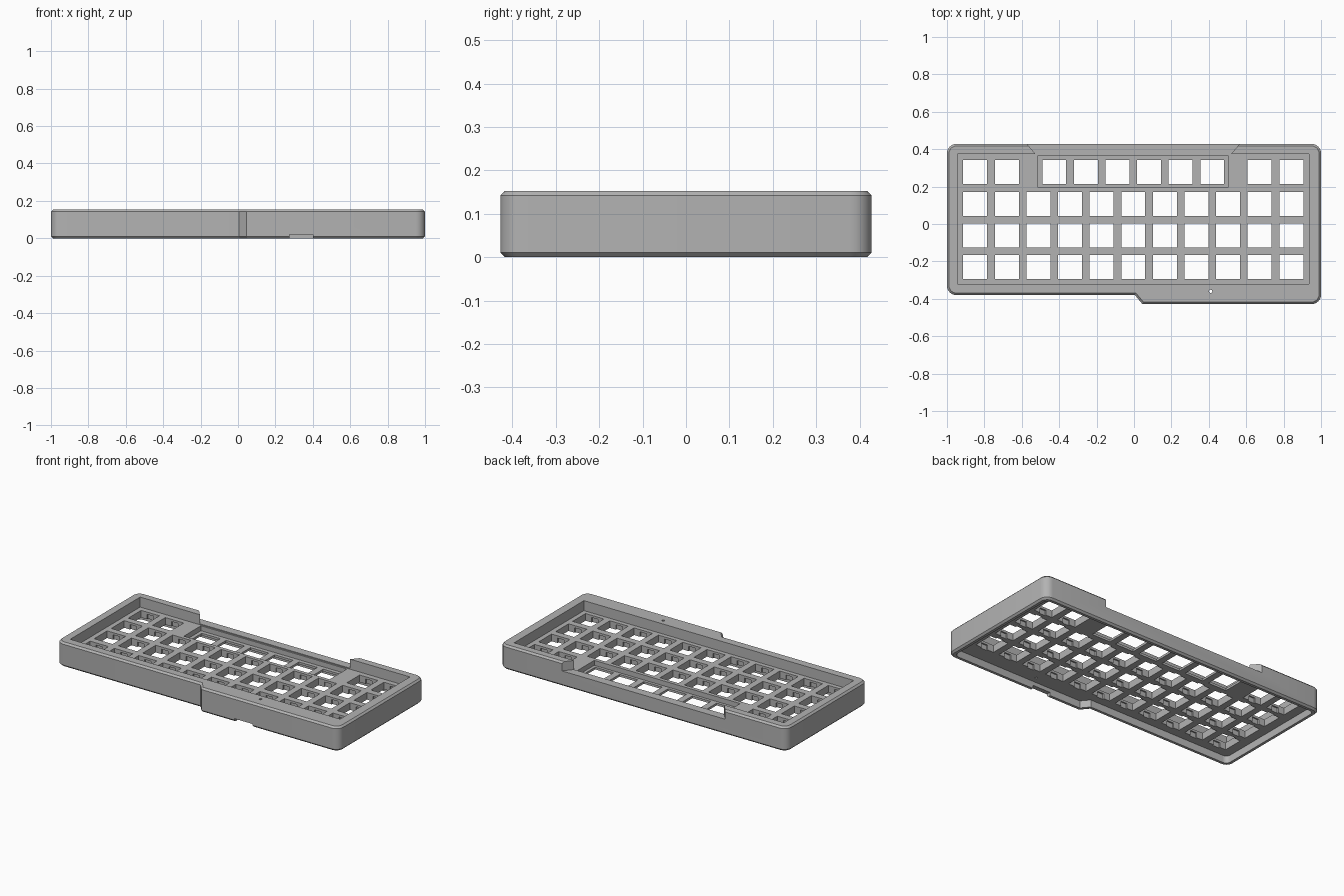
import bpy, bmesh, math

old = bpy.data.objects.get("Cube")
if old:
    bpy.data.objects.remove(old)

HEIGHT, PLATE_TOP, PLATE_BOTTOM = 0.153, 0.09, 0.045
CX, PITCH, HOLE = -0.004, 0.169, 0.128

grey = bpy.data.materials.new("case_grey")
grey.use_nodes = True
colour = (0.45, 0.45, 0.45, 1)
grey.diffuse_color = colour
grey.node_tree.nodes["Principled BSDF"].inputs["Base Color"].default_value = colour


def prism(bm, points, z0, z1):
    """Extrude a counter-clockwise outline from z0 to z1."""
    low = [bm.verts.new((x, y, z0)) for x, y in points]
    high = [bm.verts.new((x, y, z1)) for x, y in points]
    bm.faces.new(low[::-1])
    bm.faces.new(high)
    n = len(points)
    for i in range(n):
        j = (i + 1) % n
        bm.faces.new((low[i], low[j], high[j], high[i]))


def rect(x0, x1, y0, y1):
    return [(x0, y0), (x1, y0), (x1, y1), (x0, y1)]


def centred(x, y, w, d):
    return rect(x - w / 2, x + w / 2, y - d / 2, y + d / 2)


def case_outline(d):
    """Outer outline with the stepped front, inset by d."""
    left, right, back = -1 + d, 1 - d, 0.428 - d
    front_left, front_right = -0.38 + d, -0.428 + d
    return [(left, front_left), (0.005 + d / 2, front_left),
            (0.045 + d / 2, front_right), (right, front_right),
            (right, back), (left, back)]


def rounded_prism(bm, inset, radius, z0, z1):
    prism(bm, case_outline(inset), z0, z1)
    corners = [e for e in bm.edges
               if abs(e.verts[0].co.z - e.verts[1].co.z) > 0.01
               and abs(e.verts[0].co.x) > 0.9]
    bmesh.ops.bevel(bm, geom=corners, offset=radius, segments=6,
                    profile=0.5, affect='EDGES')


def finish(bm, name):
    bmesh.ops.recalc_face_normals(bm, faces=bm.faces[:])
    mesh = bpy.data.meshes.new(name)
    bm.to_mesh(mesh)
    bm.free()
    mesh.materials.append(grey)
    ob = bpy.data.objects.new(name, mesh)
    bpy.context.collection.objects.link(ob)
    return ob


def cut(target, bm, name):
    """Subtract the solids in bm from the target."""
    cutter = finish(bm, name)
    cutter.hide_render = True
    mod = target.modifiers.new(name, 'BOOLEAN')
    mod.operation, mod.solver, mod.object = 'DIFFERENCE', 'EXACT', cutter
    bpy.context.view_layer.objects.active = target
    bpy.ops.object.modifier_apply(modifier=mod.name)
    bpy.data.objects.remove(cutter)


def cut_prisms(target, name, outlines, z0, z1):
    bm = bmesh.new()
    for points in outlines:
        prism(bm, points, z0, z1)
    cut(target, bm, name)


# Outer block with rounded corners and chamfered top and bottom rims
bm = bmesh.new()
rounded_prism(bm, 0, 0.05, 0, HEIGHT)
rims = [e for e in bm.edges if abs(e.verts[0].co.z - e.verts[1].co.z) < 1e-5]
bmesh.ops.bevel(bm, geom=rims, offset=0.011, segments=1, affect='EDGES')
case = finish(bm, "keyboard_case")

# Upper well above the key plate
cut_prisms(case, "upper_well", [rect(-0.943, 0.935, -0.321, 0.374)], PLATE_TOP, 0.3)

# Lower hollow that follows the outline
bm = bmesh.new()
rounded_prism(bm, 0.028, 0.03, -0.1, PLATE_BOTTOM)
cut(case, bm, "lower_hollow")

# Flared gap in the back rim
gap = [(CX - 0.515, 0.365), (CX + 0.515, 0.365), (CX + 0.63, 0.5), (CX - 0.63, 0.5)]
cut_prisms(case, "back_gap", [gap], PLATE_TOP + 0.006, 0.3)

# Recess around the six middle keys of the back row
cut_prisms(case, "back_row_recess", [rect(-0.514, 0.502, 0.195, 0.366)],
           PLATE_BOTTOM + 0.014, 0.3)

# Key openings, with clip slots hidden under the plate
full_keys = [(column, row) for row in range(1, 4) for column in range(11)]
full_keys += [(column, 0) for column in (0, 1, 9, 10)]
thin_keys = [(column + 0.5, 0) for column in range(2, 8)]


def key_outlines(keys, w, d):
    return [centred(CX + (c - 5) * PITCH, 0.277 - r * PITCH, w, d) for c, r in keys]


cut_prisms(case, "key_openings", key_outlines(full_keys + thin_keys, HOLE, HOLE), -0.1, 0.3)
cut_prisms(case, "clip_slots", key_outlines(full_keys, 0.045, HOLE + 0.018),
           -0.1, PLATE_TOP - 0.014)

# Notch under the front edge and the small pinhole above it
cut_prisms(case, "front_notch", [rect(0.275, 0.4, -0.5, -0.39)], -0.1, 0.02)
pinhole = [(0.41 + 0.009 * math.cos(i * math.pi / 4),
            -0.36 + 0.009 * math.sin(i * math.pi / 4)) for i in range(8)]
cut_prisms(case, "pinhole", [pinhole], -0.1, 0.3)

# Smooth the corners, keep the edges crisp
bpy.ops.object.select_all(action='DESELECT')
case.select_set(True)
bpy.context.view_layer.objects.active = case
bpy.ops.object.shade_smooth_by_angle(angle=math.radians(30))
